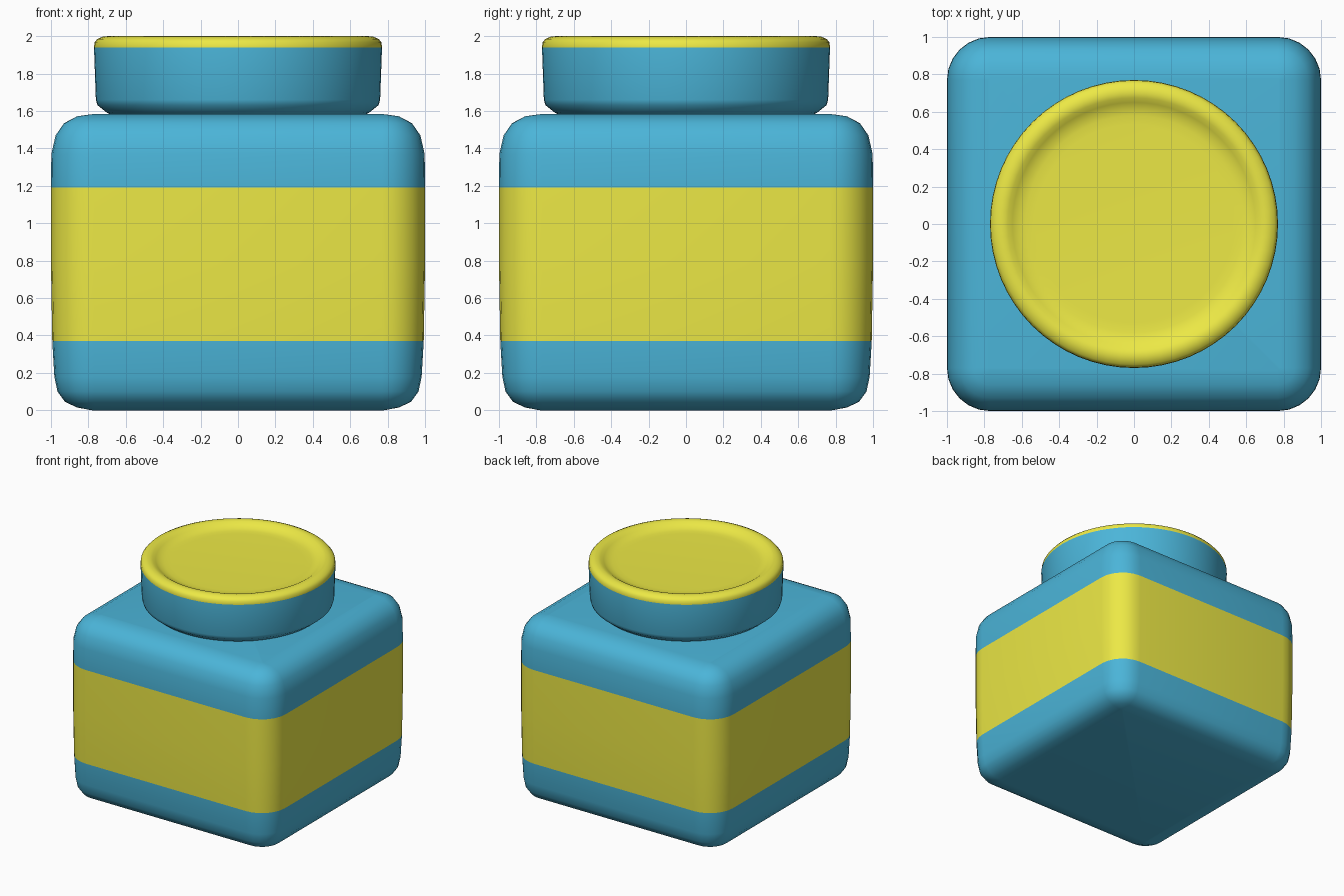
import bpy, bmesh
from math import sin, cos, pi

if "Cube" in bpy.data.objects:
    bpy.data.objects.remove(bpy.data.objects["Cube"])


def material(name, color):
    m = bpy.data.materials.new(name)
    m.diffuse_color = (*color, 1)
    m.use_nodes = True
    m.node_tree.nodes["Principled BSDF"].inputs["Base Color"].default_value = m.diffuse_color
    return m


BLUE = material("blue", (0.07, 0.46, 0.69))
YELLOW = material("yellow", (0.84, 0.81, 0.06))


def round_ring(radius, z, n=64):
    return [(radius * cos(2 * pi * i / n), radius * sin(2 * pi * i / n), z) for i in range(n)]


def square_ring(half, z, corner=0.23, steps=6):
    # rounded square whose corner radius shrinks with its inset from full width
    r = max(corner - (1 - half), 0.012)
    pts = []
    for q, (sx, sy) in enumerate([(1, 1), (-1, 1), (-1, -1), (1, -1)]):
        for k in range(steps + 1):
            a = (q + k / steps) * pi / 2
            pts.append((sx * (half - r) + r * cos(a), sy * (half - r) + r * sin(a), z))
    return pts


def loft(name, rings, yellow_span):
    bm = bmesh.new()
    loops = [[bm.verts.new(p) for p in ring] for ring in rings]
    n = len(loops[0])
    for j, (a, b) in enumerate(zip(loops, loops[1:])):
        for i in range(n):
            f = bm.faces.new((a[i], a[(i + 1) % n], b[(i + 1) % n], b[i]))
            f.material_index = int(yellow_span[0] <= j < yellow_span[1])
    bm.faces.new(loops[0][::-1])
    bm.faces.new(loops[-1]).material_index = int(yellow_span[1] >= len(rings))
    bmesh.ops.recalc_face_normals(bm, faces=bm.faces)
    me = bpy.data.meshes.new(name)
    bm.to_mesh(me)
    bm.free()
    me.materials.append(BLUE)
    me.materials.append(YELLOW)
    ob = bpy.data.objects.new(name, me)
    bpy.context.collection.objects.link(ob)
    bpy.context.view_layer.objects.active = ob
    ob.select_set(True)
    bpy.ops.object.shade_smooth_by_angle(angle=pi / 4)
    ob.select_set(False)
    return ob


# rounded square jar with a wrap-around label band
body = [(0.78, 0), (0.86, 0.015), (0.925, 0.045), (0.965, 0.10), (0.982, 0.18),
        (0.993, 0.37), (1.0, 0.78), (1.0, 1.19), (0.998, 1.37), (0.975, 1.47),
        (0.93, 1.535), (0.86, 1.572), (0.78, 1.583)]
loft("jar_body", [square_ring(h, z) for h, z in body], (5, 7))

# round lid with a chamfered base, raised rim and dished top
lid = [(0.67, 1.575), (0.70, 1.59), (0.752, 1.632), (0.76, 1.66), (0.77, 1.94),
       (0.767, 1.968), (0.752, 1.985), (0.725, 1.997), (0.70, 2.0), (0.675, 1.994),
       (0.65, 1.978), (0.62, 1.962), (0.58, 1.955), (0.53, 1.953)]
loft("lid", [round_ring(r, z) for r, z in lid], (4, len(lid)))
